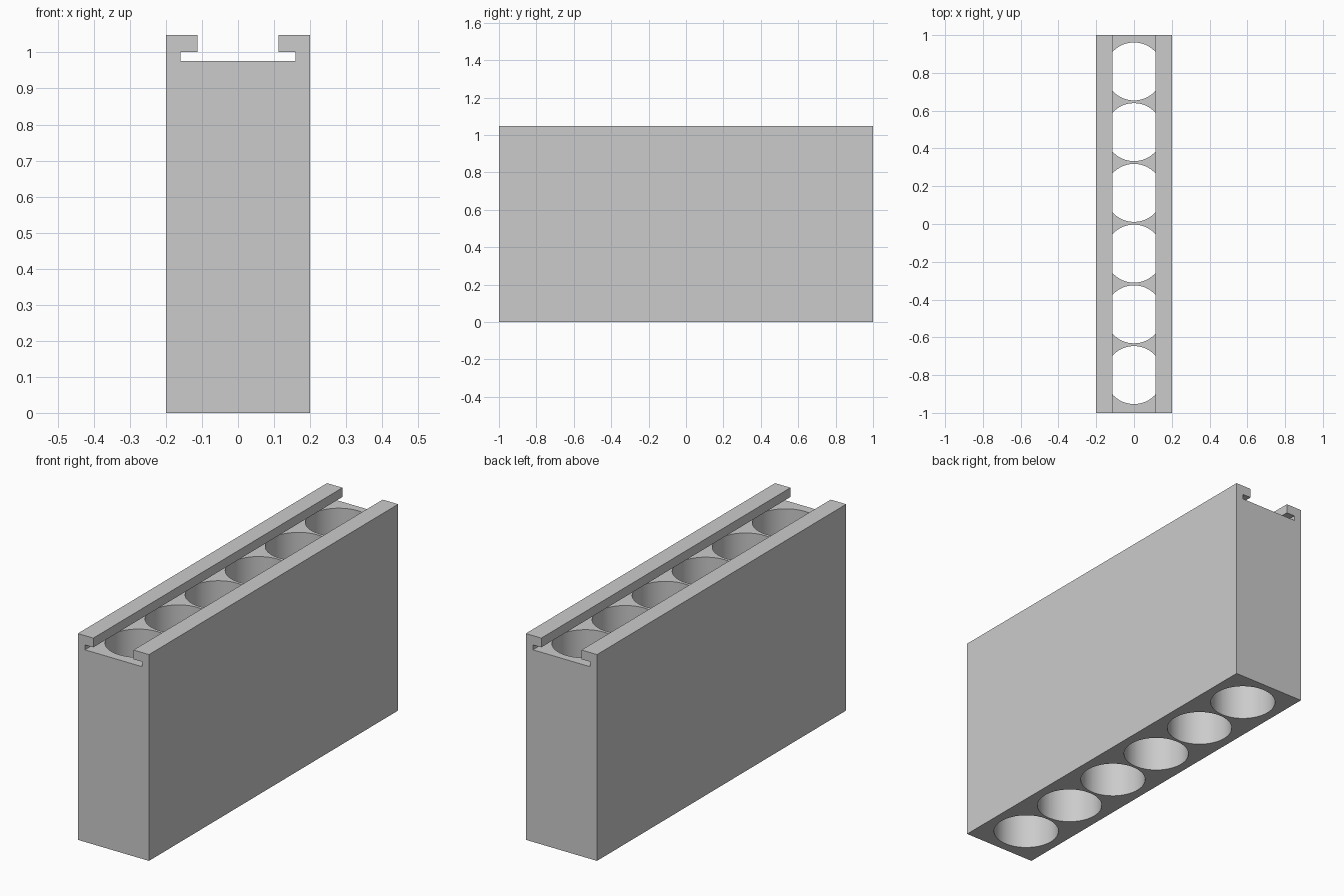
import bpy
import bmesh

if "Cube" in bpy.data.objects:
    bpy.data.objects.remove(bpy.data.objects["Cube"], do_unlink=True)

LENGTH = 2.0
HOLES, PITCH, RADIUS, SHIFT = 6, 0.3215, 0.1535, 0.004

# Plain grey material
grey = bpy.data.materials.new("light_grey")
grey.use_nodes = True
colour = (0.6, 0.6, 0.6, 1)
grey.diffuse_color = colour
grey.node_tree.nodes["Principled BSDF"].inputs["Base Color"].default_value = colour


def make_object(name, bm):
    bmesh.ops.recalc_face_normals(bm, faces=bm.faces)
    mesh = bpy.data.meshes.new(name)
    bm.to_mesh(mesh)
    bm.free()
    mesh.materials.append(grey)
    obj = bpy.data.objects.new(name, mesh)
    bpy.context.collection.objects.link(obj)
    return obj


# Block with an undercut lid channel: mirrored half profile, extruded along y
half = [(0.2, 0), (0.2, 1.048), (0.113, 1.048), (0.113, 1.001),
        (0.16, 1.001), (0.16, 0.976)]
profile = half + [(-x, z) for x, z in reversed(half)]
bm = bmesh.new()
face = bm.faces.new([bm.verts.new((x, -LENGTH / 2, z)) for x, z in profile])
side = bmesh.ops.extrude_face_region(bm, geom=[face])
moved = [v for v in side["geom"] if isinstance(v, bmesh.types.BMVert)]
bmesh.ops.translate(bm, verts=moved, vec=(0, LENGTH, 0))
body = make_object("tube_block", bm)

# Row of round through holes
bm = bmesh.new()
for i in range(HOLES):
    rod = bmesh.ops.create_cone(bm, cap_ends=True, segments=64,
                                radius1=RADIUS, radius2=RADIUS, depth=3)
    y = (i - (HOLES - 1) / 2) * PITCH + SHIFT
    bmesh.ops.translate(bm, verts=rod["verts"], vec=(0, y, 0))
# Keep the rods clear of the lips: they are narrower than the channel floor only
for v in bm.verts:
    v.co.z = 0.99 if v.co.z > 0 else -0.1
cutter = make_object("hole_cutter", bm)
cutter.hide_render = True

cut = body.modifiers.new("holes", "BOOLEAN")
cut.operation = "DIFFERENCE"
cut.solver = "EXACT"
cut.object = cutter

bpy.ops.object.select_all(action="DESELECT")
body.select_set(True)
bpy.context.view_layer.objects.active = body
bpy.ops.object.modifier_apply(modifier=cut.name)
bpy.data.objects.remove(cutter, do_unlink=True)
bpy.ops.object.shade_smooth_by_angle()
